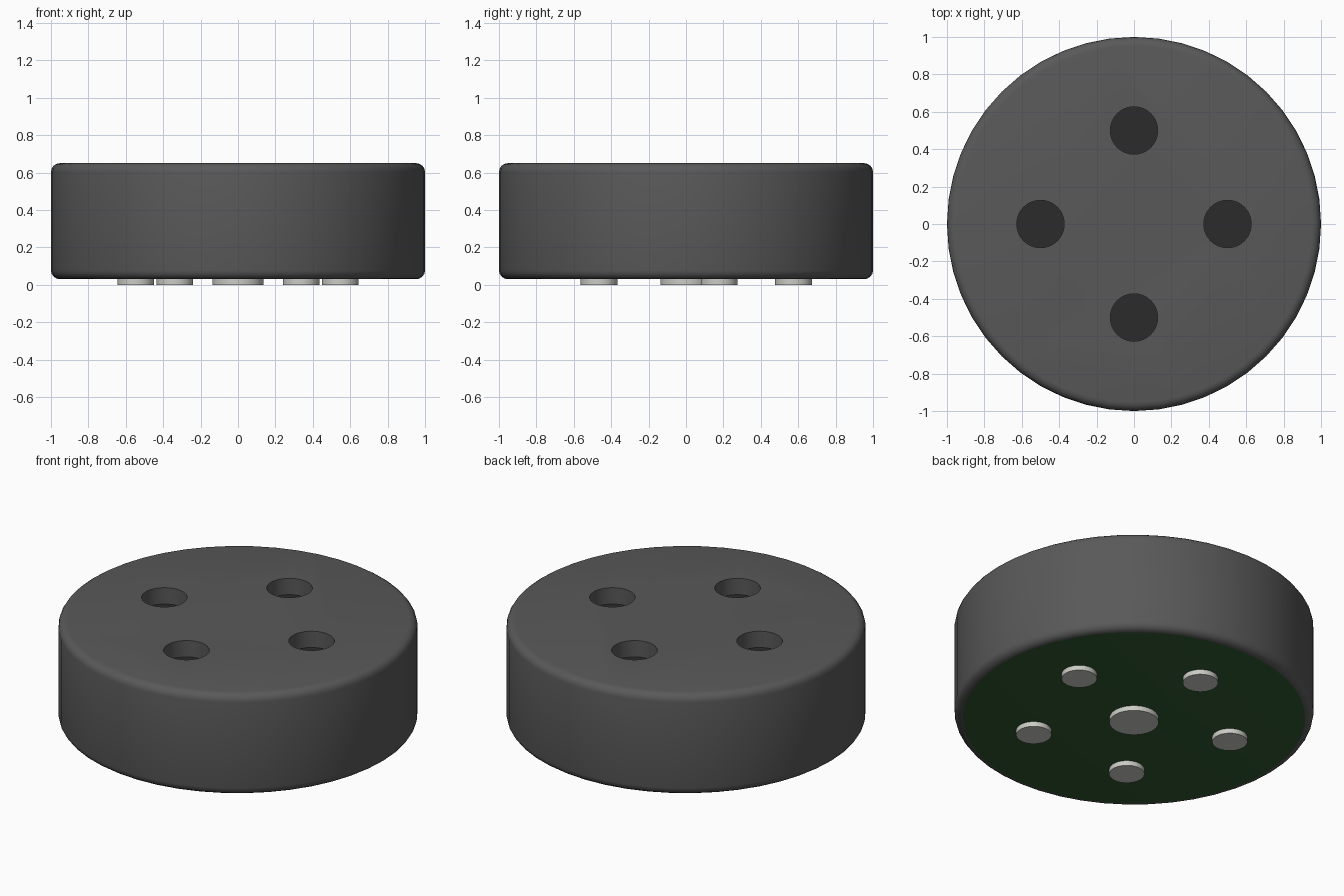
import bpy
from math import radians, sin, cos

if "Cube" in bpy.data.objects:
    bpy.data.objects.remove(bpy.data.objects["Cube"])

HEIGHT, BASE_Z, HOLE_FLOOR_Z = 0.65, 0.03, 0.55


def material(name, color):
    m = bpy.data.materials.new(name)
    m.use_nodes = True
    m.diffuse_color = (*color, 1)
    m.node_tree.nodes["Principled BSDF"].inputs["Base Color"].default_value = (*color, 1)
    return m


def cylinder(name, radius, z0, z1, x=0, y=0, sides=48):
    bpy.ops.mesh.primitive_cylinder_add(
        vertices=sides, radius=radius, depth=z1 - z0, location=(x, y, (z0 + z1) / 2))
    ob = bpy.context.object
    ob.name = name
    return ob


def ring(count, radius, start):
    for i in range(count):
        a = radians(start + 360 * i / count)
        yield radius * cos(a), radius * sin(a)


grey = material("dark grey plastic", (0.1, 0.1, 0.1))
black = material("black hole floor", (0.024, 0.024, 0.024))
green = material("green circuit board", (0.03, 0.1, 0.03))
metal = material("pale metal", (0.6, 0.6, 0.56))

# Round housing with softened rims
housing = cylinder("housing", 1, BASE_Z, HEIGHT)
bevel = housing.modifiers.new("rim", "BEVEL")
bevel.width = 0.047
bevel.segments = 4
bevel.limit_method = "ANGLE"

# Four shallow round holes in the top
cutters = []
for x, y in ring(4, 0.5, 0):
    cutter = cylinder("hole_cutter", 0.127, HOLE_FLOOR_Z, HEIGHT + 0.1, x, y)
    cutter.hide_render = True
    cut = housing.modifiers.new("hole", "BOOLEAN")
    cut.operation = "DIFFERENCE"
    cut.solver = "EXACT"
    cut.object = cutter
    cutters.append(cutter)
bpy.context.view_layer.update()
mesh = bpy.data.meshes.new_from_object(housing.evaluated_get(bpy.context.evaluated_depsgraph_get()))
housing.modifiers.clear()
housing.data = mesh
for cutter in cutters:
    bpy.data.objects.remove(cutter)

# Black hole floors, green underside
mesh.materials.clear()
for m in (grey, black, green):
    mesh.materials.append(m)
for face in mesh.polygons:
    z = face.center.z + housing.location.z
    if face.normal.z > 0.99 and z < HOLE_FLOOR_Z + 0.01:
        face.material_index = 1
    elif face.normal.z < -0.99 and z < BASE_Z + 0.001:
        face.material_index = 2
    else:
        face.material_index = 0

# Metal contacts underneath: one large, five around it
contacts = [cylinder("centre_contact", 0.137, 0, BASE_Z + 0.01)]
for x, y in ring(5, 0.575, 90):
    contacts.append(cylinder("outer_contact", 0.098, 0, BASE_Z + 0.01, x, y))
for ob in contacts:
    ob.data.materials.append(metal)

# Smooth sides with crisp edges
bpy.ops.object.select_all(action="DESELECT")
for ob in [housing] + contacts:
    ob.select_set(True)
bpy.context.view_layer.objects.active = housing
bpy.ops.object.shade_smooth_by_angle(angle=radians(30))
